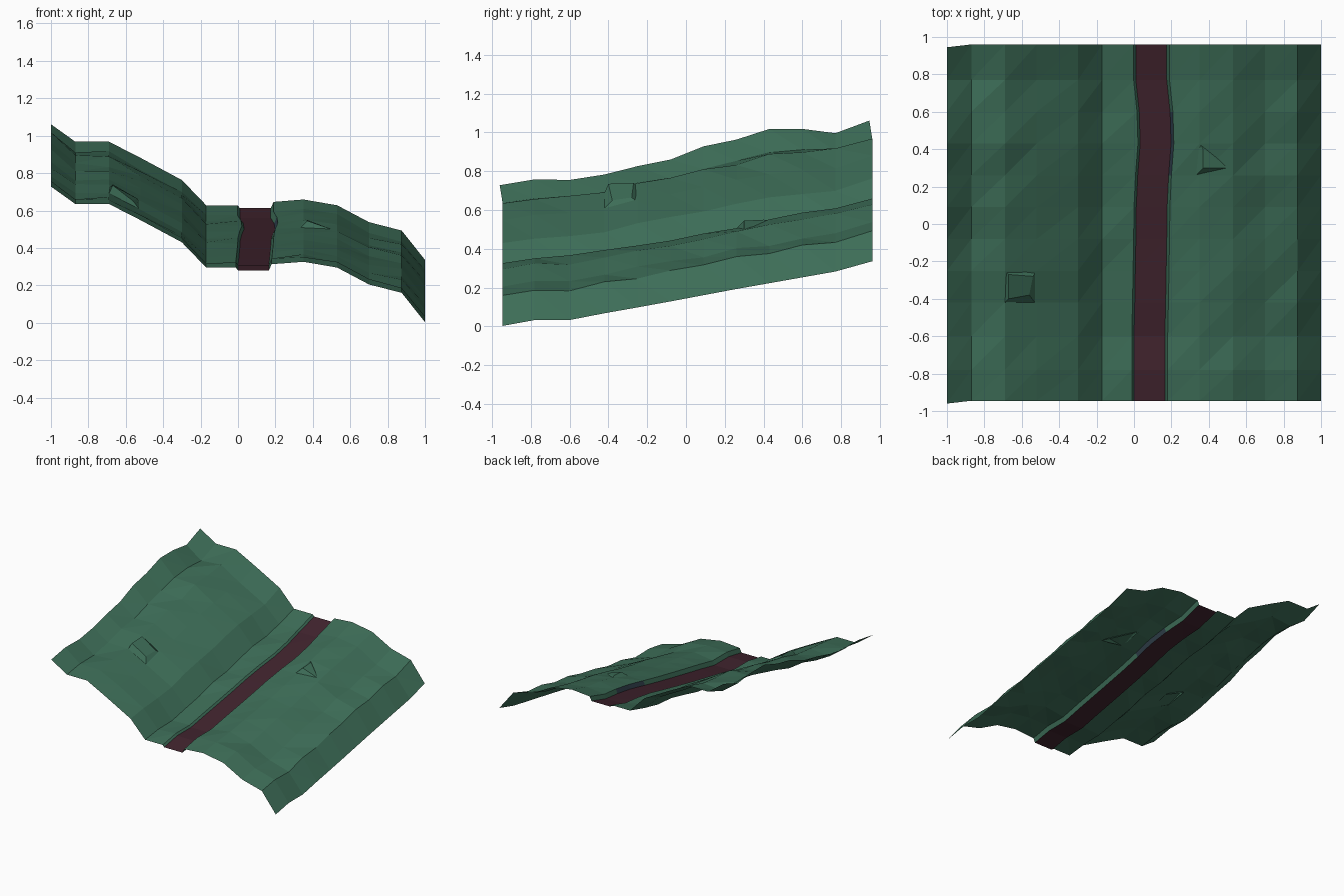
import bpy, bmesh, math, random

if "Cube" in bpy.data.objects:
    bpy.data.objects.remove(bpy.data.objects["Cube"])
random.seed(4)

def mat(name, c):
    m = bpy.data.materials.new(name)
    m.diffuse_color = (*c, 1)
    m.use_nodes = True
    m.node_tree.nodes["Principled BSDF"].inputs["Base Color"].default_value = m.diffuse_color
    return m

GREEN = mat("grass green", (0.047, 0.155, 0.097))
MAROON = mat("dark maroon", (0.052, 0.017, 0.027))
SLATE = mat("dark slate", (0.03, 0.05, 0.07))

# Rows across the slope, with the rise of the ground along y
ROWS = [-.945, -.78, -.6, -.42, -.25, -.08, .09, .26, .43, .6, .77, .96]
RISE = [0, .03, .03, .065, .095, .126, .158, .19, .22, .25, .28, .333]
# Extra lift at the high western edge
LIFT = [0, 0, -.003, -.01, .003, .006, .042, .045, .07, .04, -.012, 0]
# Road edges meander along y
BEND = [0, 0, 0, .004, .007, .01, .012, .02, .033, .028, .01, .01]

# Cross-section profiles (x, z) at the front edge
WEST = [(-1, .728), (-.87, .635), (-.69, .635), (-.52, .548), (-.3, .43), (-.17, .295), (-.012, .295), (.0, .28)]
ROAD = [(.0, .28), (.165, .28)]
EAST = [(.165, .28), (.18, .313), (.35, .326), (.53, .295), (.7, .205), (.875, .16), (1, .003)]

def sheet(name, profile, mats, rough):
    bm = bmesh.new()
    grid = []
    for j, y in enumerate(ROWS):
        line = []
        for x, z in profile:
            near = max(0, 1 - abs(x - .08) / .2)
            edge = j in (0, 11) or abs(x) == 1
            n = 0 if edge or near > .3 or not rough else random.uniform(-.011, .011)
            dx = BEND[j] * (1 if near > .4 else 0)
            lift = LIFT[j] * math.exp(-(x + 1) / .3)
            dy = -.015 if x == -1 and j in (0, 11) else 0
            line.append(bm.verts.new((x + dx, y + dy, z + RISE[j] + lift + n)))
        grid.append(line)
    for j in range(len(ROWS) - 1):
        for i in range(len(profile) - 1):
            q = [grid[j][i], grid[j][i+1], grid[j+1][i+1], grid[j+1][i]]
            # slate shows on the widened bank beside the road
            slate = len(mats) > 1 and i == 0 and j in (7, 8)
            for t in ([q[0], q[1], q[2]], [q[0], q[2], q[3]]):
                bm.faces.new(t).material_index = int(slate)
    return finish(name, bm, mats)

def finish(name, bm, mats):
    me = bpy.data.meshes.new(name)
    bm.to_mesh(me)
    bm.free()
    for m in mats:
        me.materials.append(m)
    ob = bpy.data.objects.new(name, me)
    bpy.context.collection.objects.link(ob)
    return ob

# Ground on both sides and the sunken road between
sheet("west_slope", WEST, [GREEN], True)
sheet("east_slope", EAST, [GREEN, SLATE], True)
sheet("road", ROAD, [MAROON], False)

def outcrop(name, base, top):
    # low faceted wedge: base ring and raised ring
    bm = bmesh.new()
    b = [bm.verts.new(p) for p in base]
    t = [bm.verts.new(p) for p in top]
    n = len(b)
    for i in range(n):
        k = (i + 1) % n
        bm.faces.new((b[i], b[k], t[k], t[i]))
    bm.faces.new(t)
    finish(name, bm, [GREEN])

# Small rock ledges breaking through each slope
outcrop("west_ledge",
        [(-.69, -.42, .69), (-.53, -.42, .61), (-.52, -.25, .64), (-.69, -.25, .72)],
        [(-.67, -.40, .735), (-.56, -.38, .65), (-.54, -.28, .665), (-.67, -.27, .74)])
outcrop("east_ledge",
        [(.335, .265, .51), (.56, .29, .46), (.335, .46, .545)],
        [(.37, .3, .545), (.50, .3, .50), (.37, .40, .55)])
